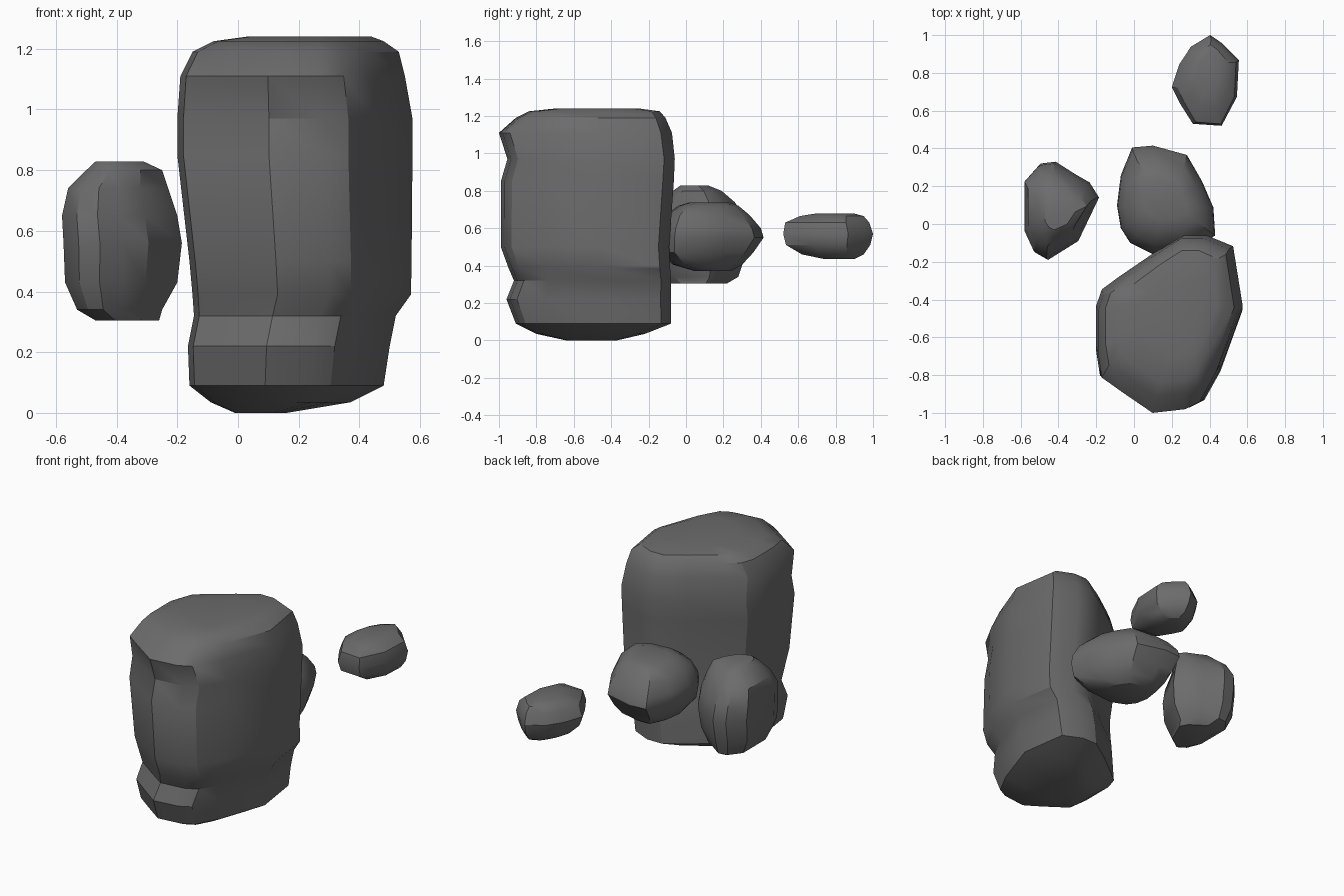
import bpy, bmesh, math

stone = bpy.data.materials.new("dark grey stone")
stone.diffuse_color = (0.15, 0.15, 0.15, 1)


def rock(name, outline, levels):
    """Loft a plan outline through levels (z, x0, x1, y0, y1), fitting it to each box."""
    xs, ys = [p[0] for p in outline], [p[1] for p in outline]
    ox, oy, w, d = min(xs), min(ys), max(xs) - min(xs), max(ys) - min(ys)
    bm = bmesh.new()
    rings = []
    for z, x0, x1, y0, y1 in levels:
        rings.append([bm.verts.new((x0 + (x - ox) / w * (x1 - x0),
                                    y0 + (y - oy) / d * (y1 - y0), z))
                      for x, y in outline])
    n = len(outline)
    for a, b in zip(rings, rings[1:]):
        for i in range(n):
            j = (i + 1) % n
            bm.faces.new((a[i], a[j], b[j], b[i]))
    bm.faces.new(rings[0])
    bm.faces.new(rings[-1])
    bmesh.ops.recalc_face_normals(bm, faces=bm.faces)
    me = bpy.data.meshes.new(name)
    bm.to_mesh(me)
    bm.free()
    me.materials.append(stone)
    ob = bpy.data.objects.new(name, me)
    bpy.context.collection.objects.link(ob)
    bpy.ops.object.select_all(action='DESELECT')
    ob.select_set(True)
    bpy.context.view_layer.objects.active = ob
    bpy.ops.object.shade_smooth_by_angle(angle=math.radians(32))


# Tall boulder with chipped waist and rounded base
rock("large_boulder",
     [(-.2, -.45), (-.17, -.36), (-.08, -.29), (.1, -.16), (.26, -.06), (.38, -.06),
      (.52, -.12), (.57, -.45), (.45, -.78), (.36, -.94), (.28, -.98), (.1, -1),
      (-.05, -.9), (-.18, -.81), (-.2, -.68)],
     [(0, -.01, .16, -.64, -.37), (.035, -.09, .37, -.8, -.22),
      (.09, -.16, .48, -.91, -.08), (.22, -.165, .5, -.96, -.08),
      (.32, -.145, .52, -.92, -.08), (.39, -.15, .57, -.95, -.085),
      (.5, -.16, .572, -.99, -.09), (.85, -.2, .575, -.99, -.065),
      (.97, -.2, .575, -.955, -.06), (1.11, -.19, .55, -1, -.075),
      (1.19, -.15, .53, -.91, -.11), (1.225, -.08, .48, -.84, -.14),
      (1.24, .03, .44, -.7, -.25)])

# Rock floating to the left
rock("left_rock",
     [(-.58, .23), (-.5, .32), (-.42, .33), (-.31, .26), (-.24, .22), (-.19, .14),
      (-.3, -.09), (-.38, -.14), (-.46, -.19), (-.53, -.15), (-.58, -.04)],
     [(.305, -.47, -.26, -.09, .22), (.34, -.53, -.25, -.14, .28),
      (.43, -.57, -.2, -.18, .31), (.56, -.575, -.185, -.19, .33),
      (.65, -.58, -.2, -.18, .32), (.74, -.56, -.23, -.12, .26),
      (.8, -.5, -.25, -.07, .19), (.828, -.47, -.31, -.03, .12)])

# Flat rock tucked behind the boulder
rock("middle_rock",
     [(-.09, .1), (-.07, .26), (-.01, .41), (.1, .42), (.28, .37), (.36, .23),
      (.42, .09), (.43, -.06), (.3, -.14), (.1, -.16), (-.02, -.1), (-.07, -.02)],
     [(.37, .05, .28, .05, .24), (.405, -.02, .36, -.07, .3),
      (.47, -.07, .41, -.15, .36), (.55, -.09, .43, -.16, .415),
      (.6, -.085, .425, -.15, .4), (.67, -.05, .39, -.11, .34),
      (.72, .01, .33, -.04, .28), (.738, .06, .27, .02, .23)])

# Small rock at the back
rock("back_rock",
     [(.2, .73), (.24, .85), (.3, .94), (.4, 1), (.46, .96), (.55, .87),
      (.54, .68), (.46, .53), (.31, .54), (.24, .65)],
     [(.435, .34, .47, .74, .9), (.46, .27, .51, .62, .95),
      (.51, .22, .545, .535, .985), (.57, .2, .555, .52, 1),
      (.63, .23, .54, .53, .98), (.665, .28, .5, .61, .95),
      (.678, .33, .45, .69, .9)])
